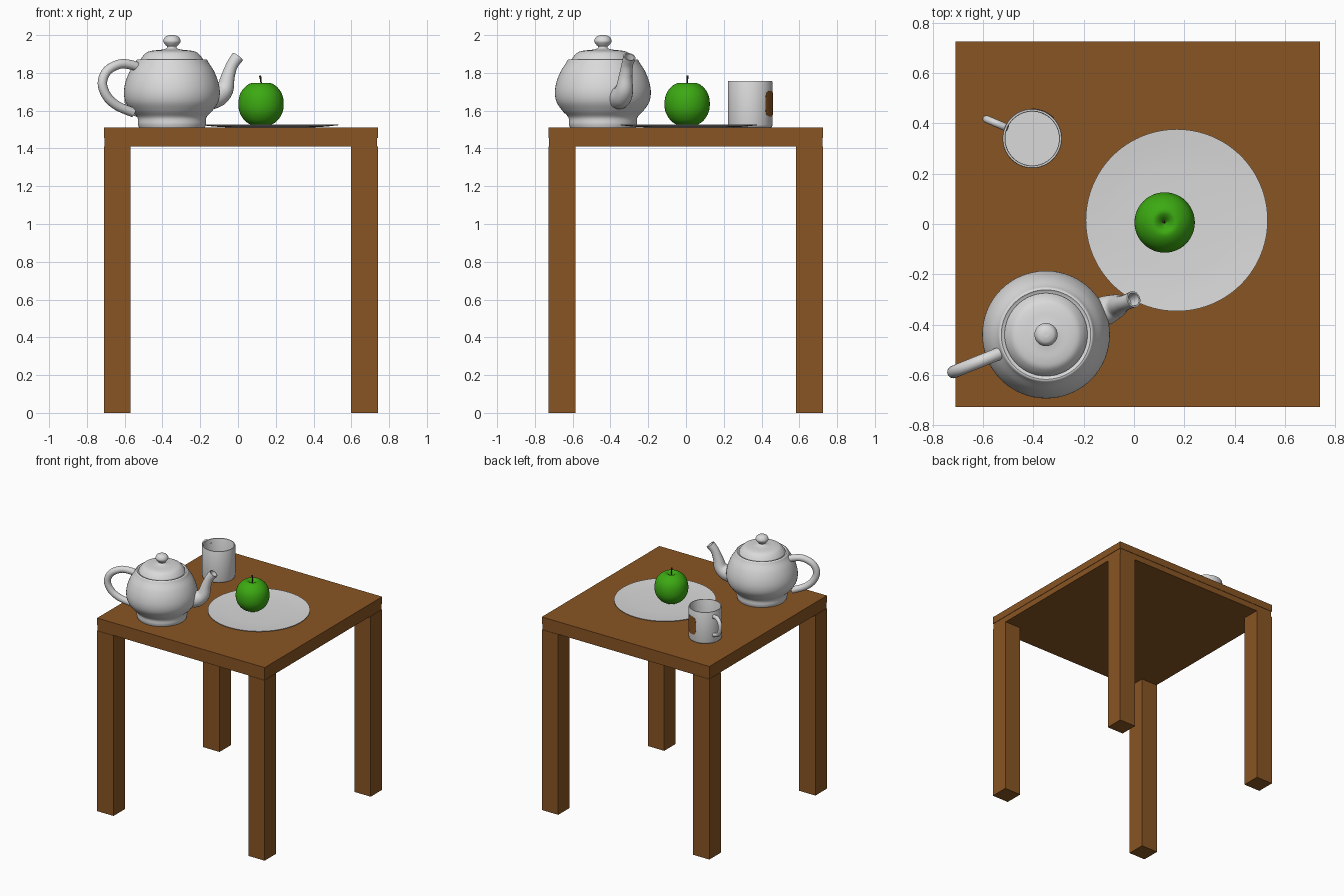
import bpy, bmesh, math
from mathutils import Vector

if "Cube" in bpy.data.objects:
    bpy.data.objects.remove(bpy.data.objects["Cube"])


def material(name, rgb):
    m = bpy.data.materials.new(name)
    m.diffuse_color = (*rgb, 1)
    m.use_nodes = True
    m.node_tree.nodes["Principled BSDF"].inputs["Base Color"].default_value = m.diffuse_color
    return m


WOOD = material("brown wood", (0.25, 0.09, 0.017))
WHITE = material("white china", (0.70, 0.70, 0.70))
GREEN = material("apple green", (0.045, 0.40, 0.006))
STEM = material("dark stem", (0.05, 0.025, 0.008))


def finish(bm, name, mat, angle=40):
    bmesh.ops.recalc_face_normals(bm, faces=bm.faces[:])
    me = bpy.data.meshes.new(name)
    bm.to_mesh(me)
    bm.free()
    me.materials.append(mat)
    for p in me.polygons:
        p.use_smooth = True
    me.set_sharp_from_angle(angle=math.radians(angle))
    ob = bpy.data.objects.new(name, me)
    bpy.context.collection.objects.link(ob)
    return ob


def box(name, lo, hi, mat):
    bm = bmesh.new()
    bmesh.ops.create_cube(bm, size=1)
    for v in bm.verts:
        v.co = Vector([(a + b) / 2 + c * (b - a) for a, b, c in zip(lo, hi, v.co)])
    return finish(bm, name, mat)


def spline(pts, n=6):
    """Catmull-Rom curve through the given points (any dimension)."""
    out = []
    for i in range(len(pts) - 1):
        p0, p1 = pts[max(i - 1, 0)], pts[i]
        p2, p3 = pts[i + 1], pts[min(i + 2, len(pts) - 1)]
        for k in range(n):
            t = k / n
            out.append(tuple(
                0.5 * (2 * b + (c - a) * t + (2 * a - 5 * b + 4 * c - d) * t * t
                       + (3 * b - a - 3 * c + d) * t ** 3)
                for a, b, c, d in zip(p0, p1, p2, p3)))
    return out + [tuple(pts[-1])]


def skin(bm, rings):
    for a, b in zip(rings, rings[1:]):
        for i in range(len(a)):
            j = (i + 1) % len(a)
            bm.faces.new((a[i], a[j], b[j], b[i]))
    bm.faces.new(rings[0])
    bm.faces.new(rings[-1])


def lathe(name, x, y, profile, mat, seg=64, angle=40):
    bm = bmesh.new()
    rings = [[bm.verts.new((x + max(r, 0.001) * math.cos(math.tau * i / seg),
                            y + max(r, 0.001) * math.sin(math.tau * i / seg), z))
              for i in range(seg)] for r, z in profile]
    skin(bm, rings)
    return finish(bm, name, mat, angle)


def tube(name, x, y, heading, pts, mat, seg=20, hollow=False):
    """Sweep a circle along (distance, height, radius) points in an upright plane."""
    c, s = math.cos(heading), math.sin(heading)
    path = spline(pts)
    rows = []
    for i, (d, z, r) in enumerate(path):
        a, b = path[max(i - 1, 0)], path[min(i + 1, len(path) - 1)]
        t = Vector((b[0] - a[0], b[1] - a[1])).normalized()
        rows.append((d, z, r, t))
    if hollow:
        d, z, r, t = rows[-1]
        rows.append((d, z, r * 0.8, t))
        rows.append((d - t.x * 0.05, z - t.y * 0.05, r * 0.65, t))
    bm = bmesh.new()
    rings = []
    for d, z, r, t in rows:
        ring = []
        for i in range(seg):
            u, w = r * math.cos(math.tau * i / seg), r * math.sin(math.tau * i / seg)
            dd = d - t.y * u
            ring.append(bm.verts.new((x + dd * c - w * s, y + dd * s + w * c, z + t.x * u)))
        rings.append(ring)
    skin(bm, rings)
    return finish(bm, name, mat, 50)


# Table: two-layer top and four corner legs
X0, X1, Y0, Y1 = -0.71, 0.74, -0.727, 0.725
box("table_top", (X0, Y0, 1.455), (X1, Y1, 1.51), WOOD)
box("table_apron", (X0 + 0.003, Y0 + 0.003, 1.41), (X1 - 0.003, Y1 - 0.003, 1.455), WOOD)
for side, x in (("left", X0), ("right", X1 - 0.142)):
    for end, y in (("front", Y0), ("back", Y1 - 0.142)):
        box(f"{end}_{side}_leg", (x, y, 0), (x + 0.142, y + 0.142, 1.41), WOOD)

# Teapot: body, lid with knob, handle and spout
TX, TY, TURN = -0.35, -0.44, math.radians(22)
lathe("teapot_body", TX, TY,
      [(0, 1.511)] + spline([(0.175, 1.511), (0.18, 1.53), (0.183, 1.565), (0.215, 1.6),
                             (0.245, 1.645), (0.254, 1.695), (0.246, 1.75), (0.225, 1.805),
                             (0.197, 1.85), (0.187, 1.868), (0.178, 1.872)])
      + [(0.168, 1.865), (0, 1.865)], WHITE)
lathe("teapot_lid", TX, TY,
      [(0.165, 1.862)] + spline([(0.165, 1.872), (0.15, 1.893), (0.13, 1.91), (0.1, 1.918),
                                 (0.06, 1.922), (0.032, 1.928), (0.024, 1.937), (0.036, 1.95),
                                 (0.046, 1.968), (0.036, 1.99), (0.016, 1.999), (0, 2.0)]),
      WHITE, angle=60)
tube("teapot_handle", TX, TY, TURN + math.pi,
     [(0.18, 1.825, 0.025), (0.235, 1.843, 0.025), (0.30, 1.846, 0.025), (0.37, 1.81, 0.025),
      (0.397, 1.745, 0.025), (0.37, 1.675, 0.025), (0.31, 1.625, 0.025), (0.22, 1.59, 0.025)], WHITE)
tube("teapot_spout", TX, TY, TURN,
     [(0.22, 1.665, 0.06), (0.265, 1.68, 0.057), (0.302, 1.715, 0.047), (0.32, 1.78, 0.036),
      (0.343, 1.84, 0.031), (0.376, 1.885, 0.033)], WHITE, hollow=True)

# Plate: shallow dish
lathe("plate", 0.17, 0.015,
      [(0, 1.511), (0.22, 1.511), (0.30, 1.516), (0.362, 1.523), (0.362, 1.527),
       (0.30, 1.522), (0.22, 1.517), (0, 1.517)], WHITE, seg=96)

# Apple with a dimple and a leaning stem
AX, AY = 0.122, 0.006
lathe("apple", AX, AY,
      spline([(0, 1.535), (0.025, 1.526), (0.045, 1.522), (0.085, 1.546), (0.113, 1.59),
              (0.12, 1.64), (0.11, 1.69), (0.083, 1.727), (0.05, 1.746), (0.025, 1.738), (0, 1.71)]),
      GREEN, seg=48, angle=80)
tube("apple_stem", AX, AY, math.radians(150),
     [(0, 1.70, 0.004), (0, 1.75, 0.004), (0.006, 1.785, 0.006)], STEM, seg=8)

# Cup: hollow wall and ear handle
CX, CY, CR, EAR = -0.405, 0.34, 0.118, math.radians(157)
lathe("cup", CX, CY,
      [(0, 1.511), (0.11, 1.511), (0.116, 1.516), (CR, 1.525), (CR, 1.752), (0.116, 1.757),
       (0.109, 1.757), (0.107, 1.752), (0.107, 1.53), (0, 1.53)], WHITE)
tube("cup_handle", CX, CY, EAR,
     [(0.108, 1.715, 0.015), (0.155, 1.722, 0.015), (0.192, 1.695, 0.015), (0.196, 1.645, 0.015),
      (0.172, 1.598, 0.015), (0.108, 1.572, 0.015)], WHITE)

# Cup patch: thin rounded plate wrapped round the cup wall
bm = bmesh.new()
cols = []
for i in range(17):
    u = math.cos(math.pi * i / 16) * 0.995
    a = EAR - math.pi / 2 + u * math.radians(24)
    half = 0.068 * (1 - abs(u) ** 4) ** 0.25
    cols.append([bm.verts.new((CX + r * math.cos(a), CY + r * math.sin(a), 1.637 + h))
                 for r, h in ((CR - 0.002, -half), (CR + 0.0015, -half),
                              (CR + 0.0015, half), (CR - 0.002, half))])
skin(bm, cols)
finish(bm, "cup_patch", WOOD)
